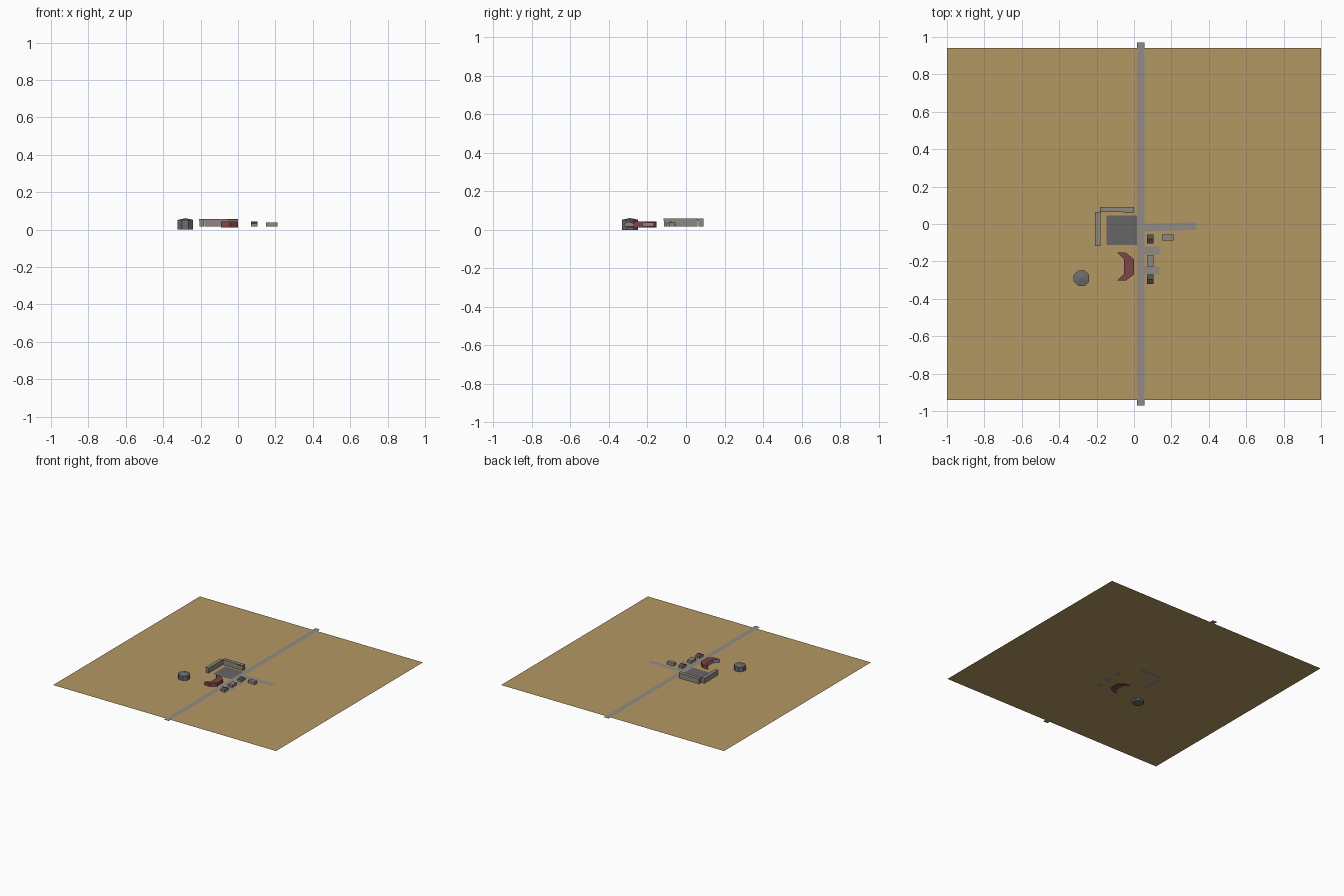
import bpy, bmesh, math

if "Cube" in bpy.data.objects:
    bpy.data.objects.remove(bpy.data.objects["Cube"])

def mat(name, c):
    m = bpy.data.materials.new(name)
    m.diffuse_color = (*c, 1)
    m.use_nodes = True
    m.node_tree.nodes["Principled BSDF"].inputs["Base Color"].default_value = m.diffuse_color
    return m

SAND = mat("sand", (0.45, 0.315, 0.125))
ROAD = mat("road grey", (0.29, 0.26, 0.245))
PAVE = mat("dark paving", (0.135, 0.132, 0.13))
WALL = mat("wall grey", (0.27, 0.245, 0.22))
DARK = mat("dark roof", (0.09, 0.08, 0.075))
RED = mat("dull red", (0.21, 0.06, 0.065))
STEEL = mat("tank grey", (0.15, 0.15, 0.155))
G = 0.016  # ground level

def make(name, verts, faces, *mats):
    me = bpy.data.meshes.new(name)
    me.from_pydata(verts, [], faces)
    for m in mats:
        me.materials.append(m)
    ob = bpy.data.objects.new(name, me)
    bpy.context.collection.objects.link(ob)
    return ob

def sheet(name, x0, x1, y0, y1, z, m):
    return make(name, [(x0, y0, z), (x1, y0, z), (x1, y1, z), (x0, y1, z)], [(0, 1, 2, 3)], m)

def prism(name, pts, z0, z1, *mats):
    n = len(pts)
    v = [(x, y, z) for z in (z0, z1) for x, y in pts]
    f = [tuple(range(n - 1, -1, -1)), tuple(range(n, 2 * n))]
    f += [(i, (i + 1) % n, n + (i + 1) % n, n + i) for i in range(n)]
    return make(name, v, f, *mats)

def box(name, x0, x1, y0, y1, z0, z1, m):
    return prism(name, [(x0, y0), (x1, y0), (x1, y1), (x0, y1)], z0, z1, m)

def gable(name, x0, x1, y0, y1, eave, ridge):
    # ridge runs along x, dark roof slopes
    ym = (y0 + y1) / 2
    v = [(x, y, z) for x in (x0, x1)
         for y, z in ((y0, G), (y1, G), (y1, eave), (ym, ridge), (y0, eave))]
    f = [(4, 3, 2, 1, 0), (5, 6, 7, 8, 9)] + \
        [(i, (i + 1) % 5, 5 + (i + 1) % 5, 5 + i) for i in range(5)]
    ob = make(name, v, f, WALL, DARK)
    bm = bmesh.new()
    bm.from_mesh(ob.data)
    bmesh.ops.recalc_face_normals(bm, faces=bm.faces)
    bm.normal_update()
    for fc in bm.faces:
        fc.material_index = 1 if fc.normal.z > 0.1 else 0
    bm.to_mesh(ob.data)
    bm.free()

# Ground, roads and yard
sheet("ground", -1, 1, -0.94, 0.94, G, SAND)
sheet("main_road", 0.016, 0.057, -0.97, 0.97, G + 0.003, ROAD)
make("side_road", [(0.057, -0.04, G + .003), (0.2, -0.035, G + .003), (0.335, -0.032, G + .003),
                   (0.335, 0.008, G + .003), (0.2, 0.006, G + .003), (0.057, 0.002, G + .003)],
     [(0, 1, 2, 3, 4, 5)], ROAD)
for i, y in enumerate((-0.141, -0.249)):
    sheet(f"driveway_{i}", 0.057, 0.137, y - 0.021, y + 0.021, G + 0.003, ROAD)
sheet("paved_yard", -0.147, 0.016, -0.113, 0.046, G + 0.002, PAVE)

# L-shaped hall: body with slightly wider roof slab
def hall(name, x0, x1, y0, y1):
    box(name, x0 + .002, x1 - .002, y0 + .002, y1 - .002, G, 0.048, WALL)
    box(name + "_roof", x0, x1, y0, y1, 0.048, 0.058, WALL)

hall("west_wing", -0.208, -0.18, -0.117, 0.063)
hall("north_wing", -0.182, 0.0, 0.064, 0.092)
box("north_wing_fascia", -0.055, 0.0, 0.061, 0.064, 0.049, 0.057, DARK)

# Curved red building, grey walls on its hollow side
red = prism("curved_building",
            [(-0.09, -0.302), (-0.043, -0.302), (0.0, -0.27), (0.0, -0.19), (-0.043, -0.153),
             (-0.09, -0.153), (-0.053, -0.19), (-0.053, -0.267)], 0.012, 0.043, RED, WALL)
for p in red.data.polygons:
    if abs(p.normal.z) < 0.5 and p.normal.x < -0.3:
        p.material_index = 1

# Small houses along the road
gable("house_south", 0.07, 0.105, -0.322, -0.27, 0.032, 0.043)
gable("house_north", 0.07, 0.105, -0.105, -0.055, 0.032, 0.043)
box("house_middle", 0.07, 0.105, -0.226, -0.167, G, 0.037, WALL)
box("house_east", 0.149, 0.211, -0.087, -0.056, G, 0.037, WALL)

# Octagonal tank with low cone roof
cx, cy, r = -0.281, -0.29, 0.045
ring = [(cx + r * math.cos(math.pi / 8 + i * math.pi / 4),
         cy + r * math.sin(math.pi / 8 + i * math.pi / 4)) for i in range(8)]
v = [(x, y, z) for z in (0.0, 0.052) for x, y in ring] + [(cx, cy, 0.061)]
f = [tuple(range(7, -1, -1))]
for i in range(8):
    j = (i + 1) % 8
    f += [(i, j, 8 + j, 8 + i), (8 + i, 8 + j, 16)]
make("tank", v, f, STEEL)
